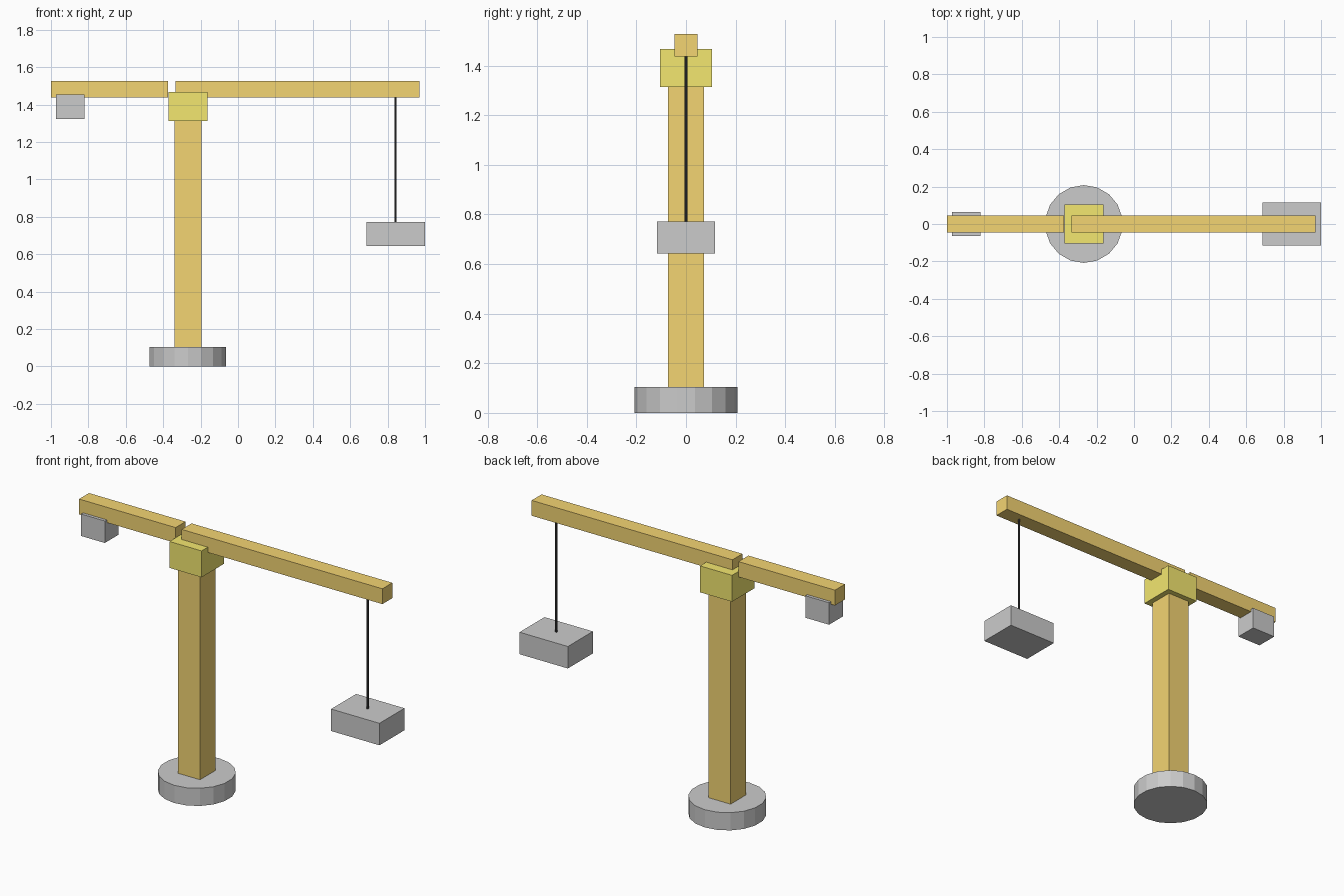
import bpy

if "Cube" in bpy.data.objects:
    bpy.data.objects.remove(bpy.data.objects["Cube"])


def paint(name, rgb):
    mat = bpy.data.materials.new(name)
    mat.diffuse_color = (*rgb, 1)
    mat.use_nodes = True
    mat.node_tree.nodes["Principled BSDF"].inputs["Base Color"].default_value = mat.diffuse_color
    return mat


def box(name, x, z, half_y, mat=None):
    """Box spanning x and z ranges, centred on y = 0."""
    bpy.ops.mesh.primitive_cube_add(
        size=1, location=((x[0] + x[1]) / 2, 0, (z[0] + z[1]) / 2))
    return finish(name, (x[1] - x[0], 2 * half_y, z[1] - z[0]), mat)


def rod(name, x, z, radius, sides, mat=None):
    """Upright cylinder at x, spanning a z range."""
    bpy.ops.mesh.primitive_cylinder_add(
        vertices=sides, radius=radius, depth=z[1] - z[0],
        location=(x, 0, (z[0] + z[1]) / 2))
    return finish(name, (1, 1, 1), mat)


def finish(name, scale, mat):
    obj = bpy.context.object
    obj.name = name
    obj.scale = scale
    bpy.ops.object.transform_apply(location=False, rotation=False, scale=True)
    if mat:
        obj.data.materials.append(mat)
    return obj


orange = paint("orange_paint", (0.9, 0.66, 0.17))
yellow = paint("yellow_paint", (0.9, 0.8, 0.16))
dark = paint("dark_steel", (0.05, 0.05, 0.05))

MAST_X = -0.268
BEAM_Z = (1.437, 1.527)

# Tower
rod("base", MAST_X, (0, 0.104), 0.208, 18)
box("mast", (MAST_X - 0.072, MAST_X + 0.072), (0.104, 1.313), 0.072, orange)
box("slewing_block", (MAST_X - 0.104, MAST_X + 0.104), (1.313, 1.468), 0.104, yellow)

# Beams
box("jib", (-0.334, 0.97), BEAM_Z, 0.046, orange)
box("counter_jib", (-1.0, -0.373), BEAM_Z, 0.046, orange)
box("counterweight", (-0.974, -0.82), (1.324, 1.453), 0.064)

# Hanging load
rod("cable", 0.842, (0.772, 1.437), 0.006, 8, dark)
box("load", (0.686, 1.0), (0.643, 0.772), 0.116)
